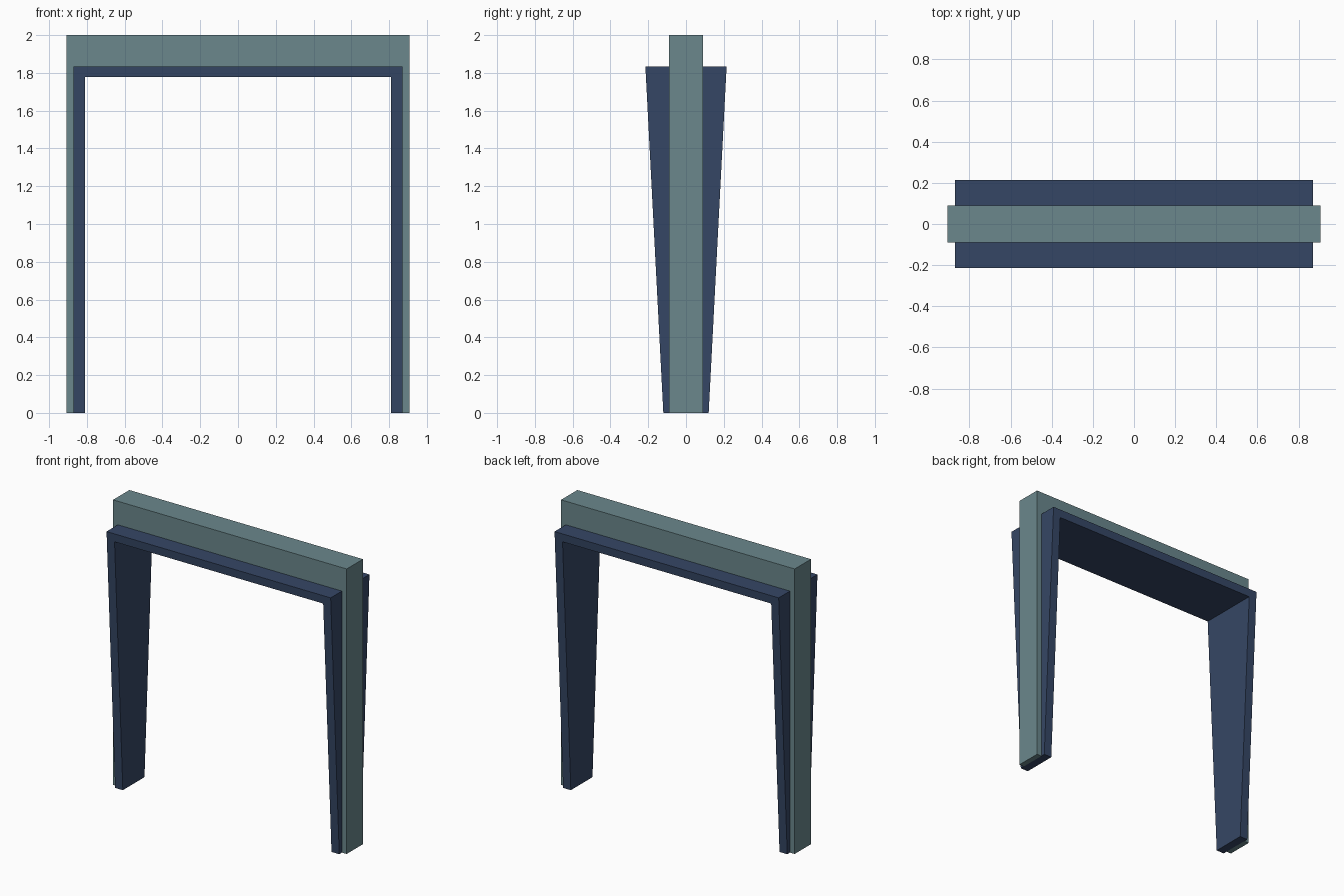
import bpy
import bmesh

cube = bpy.data.objects.get("Cube")
if cube:
    bpy.data.objects.remove(cube, do_unlink=True)


def make_material(name, rgb):
    mat = bpy.data.materials.new(name)
    mat.use_nodes = True
    mat.diffuse_color = (*rgb, 1)
    mat.node_tree.nodes["Principled BSDF"].inputs["Base Color"].default_value = (*rgb, 1)
    return mat


def make_arch(name, mat, outer, inner, top, under, depth_low, depth_high):
    """Extrude a U-shaped outline front to back, with half depth varying by height."""
    half = [(outer, 0), (outer, top), (inner, under), (inner, 0)]
    (a, b, c, d) = half
    outline = [a, b, (-b[0], b[1]), (-a[0], 0),
               (-d[0], 0), (-c[0], c[1]), c, d]
    bm = bmesh.new()
    rings = []
    for side in (-1, 1):
        ring = []
        for x, z in outline:
            depth = depth_low + (depth_high - depth_low) * z / top
            ring.append(bm.verts.new((x, side * depth, z)))
        rings.append(ring)
    front, back = rings
    count = len(outline)
    for i in range(count):
        j = (i + 1) % count
        bm.faces.new((front[i], front[j], back[j], back[i]))
    # Each end is two legs and a lintel, mitred at the corners
    for ring in rings:
        for ids in ((0, 1, 6, 7), (1, 2, 5, 6), (2, 3, 4, 5)):
            bm.faces.new([ring[i] for i in ids])
    bmesh.ops.recalc_face_normals(bm, faces=bm.faces)
    mesh = bpy.data.meshes.new(name)
    bm.to_mesh(mesh)
    bm.free()
    mesh.materials.append(mat)
    obj = bpy.data.objects.new(name, mesh)
    bpy.context.collection.objects.link(obj)
    return obj


teal = make_material("grey_teal", (0.145, 0.245, 0.265))
navy = make_material("navy_blue", (0.036, 0.062, 0.130))

# Straight outer surround
make_arch("outer_frame", teal, 0.907, 0.87, 2.0, 1.835, 0.09, 0.09)
# Tapered lining, wider at the top than at the floor
make_arch("inner_lining", navy, 0.87, 0.81, 1.835, 1.778, 0.12, 0.215)
